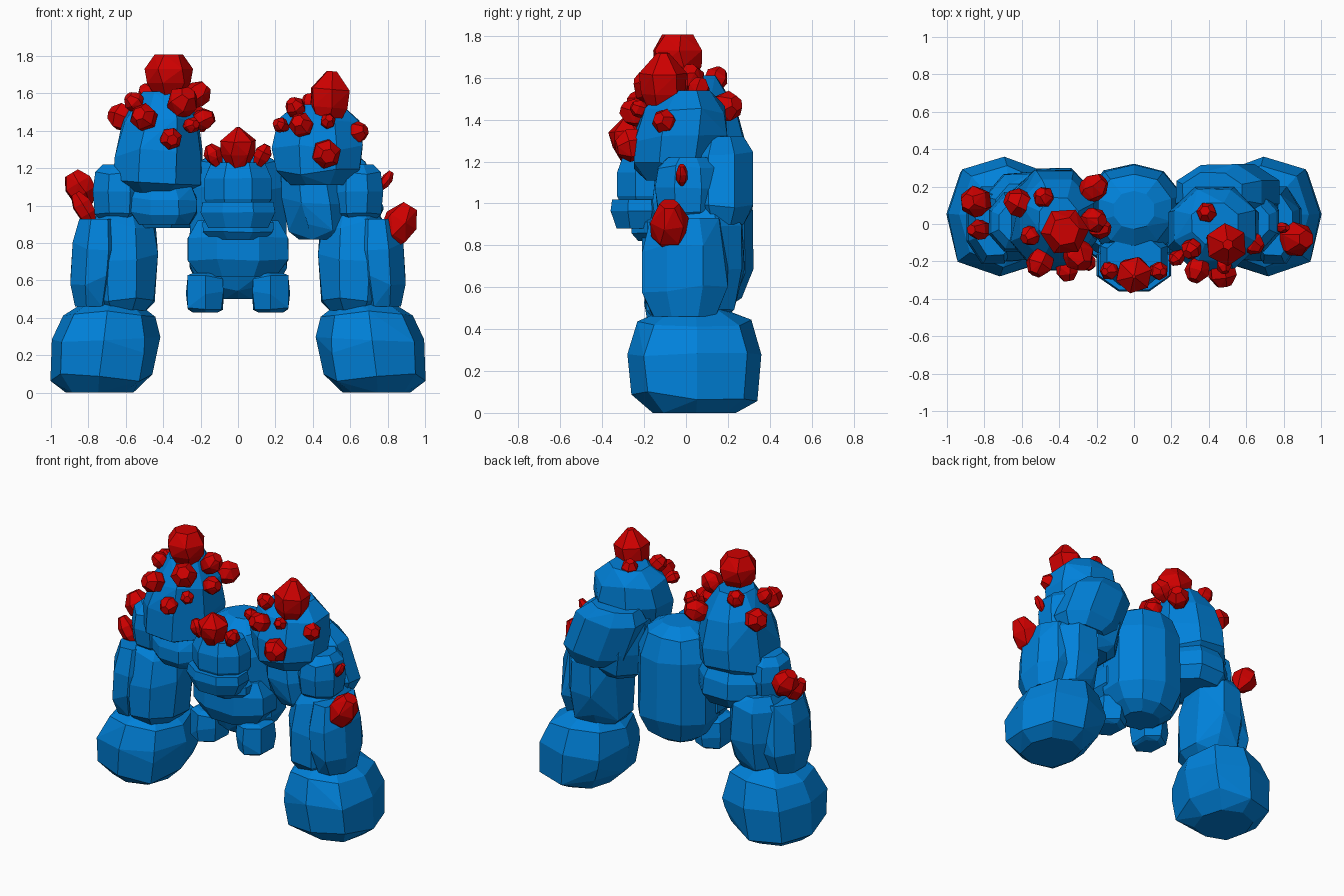
import bpy, bmesh, math, random
from mathutils import Vector

if "Cube" in bpy.data.objects:
    bpy.data.objects.remove(bpy.data.objects["Cube"])

random.seed(4)


def material(name, col):
    m = bpy.data.materials.new(name)
    m.diffuse_color = (*col, 1)
    m.use_nodes = True
    m.node_tree.nodes["Principled BSDF"].inputs["Base Color"].default_value = m.diffuse_color
    return m


BLUE = material("blue_stone", (0.0, 0.22, 0.7))
RED = material("red_crystal", (0.62, 0.0, 0.0))

# Silhouettes: height fraction and width fraction
BOULDER = ((0, .65), (.14, .9), (.5, 1), (.85, .9), (1, .6))
EGG = ((0, .45), (.07, .75), (.22, .97), (.5, 1), (.75, .95), (.92, .75), (1, .4))
SLAB = ((0, .75), (.3, 1), (.7, 1), (1, .8))
PEAK = ((0, .7), (.12, 1), (.4, .98), (.7, .84), (1, .45))
FIST = ((0, .62), (.16, .94), (.45, 1), (.58, 1), (.86, .85), (1, .4))


def hull(name, pts, mat, angle):
    """Faceted convex boulder around a point cloud, nearly flat facets merged."""
    bm = bmesh.new()
    for p in pts:
        bm.verts.new(p)
    res = bmesh.ops.convex_hull(bm, input=bm.verts)
    junk = {v for v in res["geom_interior"] + res["geom_unused"]
            if isinstance(v, bmesh.types.BMVert)}
    bmesh.ops.delete(bm, geom=list(junk), context='VERTS')
    bmesh.ops.dissolve_limit(bm, angle_limit=math.radians(angle),
                             verts=bm.verts, edges=bm.edges)
    bmesh.ops.recalc_face_normals(bm, faces=bm.faces)
    me = bpy.data.meshes.new(name)
    bm.to_mesh(me)
    bm.free()
    me.materials.append(mat)
    bpy.context.collection.objects.link(bpy.data.objects.new(name, me))


def rock(name, x, y, z, shape=BOULDER, n=8, jitter=0.06, lean=0, back=0, phase=.5, mirror=False):
    """Boulder filling the x, y, z ranges; lean and back shift the top in x and y."""
    pts = []
    for t, s in shape:
        for i in range(n):
            a = (i + phase) * math.tau / n
            k = s / math.cos(math.pi / n) * (1 + random.uniform(-jitter, jitter / 2))
            cx, cy = (max(-s, min(s, f(a) * k)) for f in (math.cos, math.sin))
            h = t + (random.uniform(-jitter, jitter) if 0 < t < 1 else 0)
            pts.append(Vector(((x[0] + x[1] + cx * (x[1] - x[0])) / 2 + lean * (t - .5),
                               (y[0] + y[1] + cy * (y[1] - y[0])) / 2 + back * (t - .5),
                               z[0] + max(0, min(1, h)) * (z[1] - z[0]))))
    if mirror:
        hull(name + "_left", [Vector((-p.x, p.y, p.z)) for p in pts], BLUE, 9)
        name += "_right"
    hull(name, pts, BLUE, 9)


def crystal(name, loc, direction, r, stretch=1.05, tip=0.5, foot=.5, n=6):
    """Faceted gem along a direction; foot and tip are the end radius ratios."""
    q = Vector(direction).to_track_quat('Z', 'Y')
    pts = []
    for t, s in ((-1, foot), (-0.3, 0.92), (0.35, 1), (1, tip)):
        off = random.uniform(0, 0.4)
        for i in range(n):
            a = i * math.tau / n + off
            pts.append(Vector(loc) + q @ (r * Vector((math.cos(a) * s, math.sin(a) * s, t * stretch))))
    hull(name, pts, RED, 5)


# Mirrored limbs
rock("fist", (.42, 1), (-.28, .36), (0, .5), FIST, lean=-.06, phase=.05, mirror=True)
rock("forearm", (.42, .82), (-.2, .28), (.44, .98), back=.06, mirror=True)
rock("forearm_plate", (.62, .89), (-.21, .2), (.46, .93), SLAB, lean=-.03, mirror=True)
rock("elbow", (.49, .78), (-.15, .17), (.92, 1.22), jitter=.03, mirror=True)
rock("toe_block", (.07, .28), (-.2, .08), (.43, .64), n=6, jitter=.1, mirror=True)

# Torso
rock("torso", (-.27, .27), (-.18, .33), (.5, 1.29), EGG, n=10, jitter=.02)
rock("chest_plate", (-.27, .27), (-.21, .14), (.62, .92), SLAB, jitter=.02)

# Head
rock("head", (-.18, .18), (-.33, -.03), (.95, 1.23), SLAB, jitter=.01)
rock("jaw", (-.2, .2), (-.36, -.08), (.88, 1.02), ((0, .8), (.6, 1), (1, .95)), jitter=.01)
rock("neck", (-.19, .19), (-.26, 0), (.82, .95), SLAB, jitter=.02)

# Left shoulder, the taller one
rock("shoulder_left", (-.66, -.18), (-.25, .29), (1.07, 1.61), PEAK, lean=.04)
rock("underarm_left", (-.66, -.2), (-.14, .3), (.88, 1.13), SLAB)
rock("armpit_plate_left", (-.58, -.21), (-.2, .05), (.9, 1.1), SLAB)

# Right shoulder with a big block behind the upper arm
rock("shoulder_right", (.18, .68), (-.25, .2), (1.11, 1.54), ((0, .6), (.15, .9), (.45, 1), (.78, .88), (1, .5)), back=.06)
rock("underarm_right", (.23, .6), (-.16, .26), (.82, 1.24), BOULDER[:3] + ((1, .9),), lean=-.06)
rock("back_upper_arm_right", (.27, .73), (.02, .32), (.9, 1.32), ((0, .7), (.2, 1), (.8, 1), (1, .7)), lean=-.16, jitter=.03)

# Shoulder crystals grow outward from each boulder's core: x, y, z, radius
clusters = {
    "left": ((-.4, .02, 1.4), (
        (-.5, -.2, 1.47, .075), (-.61, .11, 1.47, .077), (-.48, .14, 1.59, .058),
        (-.55, -.06, 1.55, .055), (-.36, -.24, 1.36, .06), (-.25, -.2, 1.43, .045),
        (-.3, -.16, 1.55, .085), (-.22, .02, 1.59, .07), (-.22, .19, 1.46, .075),
        (-.19, -.02, 1.46, .06))),
    "right": ((.43, .02, 1.33), (
        (.34, -.24, 1.43, .067), (.31, -.13, 1.52, .056), (.23, -.18, 1.43, .042),
        (.47, -.25, 1.28, .08), (.63, -.1, 1.39, .06), (.48, -.22, 1.45, .042),
        (.39, .06, 1.54, .055)))}
for side, (core, gems) in clusters.items():
    for i, (*loc, r) in enumerate(gems):
        crystal(f"shoulder_crystal_{side}_{i + 1}", loc, Vector(loc) - Vector(core), r)

# Tall crystals on top of the shoulders
crystal("peak_crystal_left", (-.37, -.04, 1.69), (0, 0, 1), .13, .9, .6)
crystal("peak_crystal_right", (.49, -.11, 1.57), (.08, 0, 1), .115, 1.3, .25)

# Long arm crystals leaning outward
for i, (*loc, r, stretch) in enumerate((
        (-.84, .12, 1.09, .085, 1.15), (-.82, -.03, .98, .055, 1.8),
        (.85, -.08, .88, .095, 1.45), (.79, -.02, 1.13, .03, 2))):
    crystal(f"arm_crystal_{i + 1}", loc, (math.copysign(.6, loc[0]), 0, 1), r, stretch, foot=.2)

# Head crown
crystal("crown_crystal", (0, -.27, 1.31), (0, -.1, 1), .1, 1.1, .1)
for sx, side in ((-1, "left"), (1, "right")):
    crystal("crown_crystal_" + side, (sx * .13, -.25, 1.27), (sx * .5, -.1, 1), .05, 1.2, .4)
